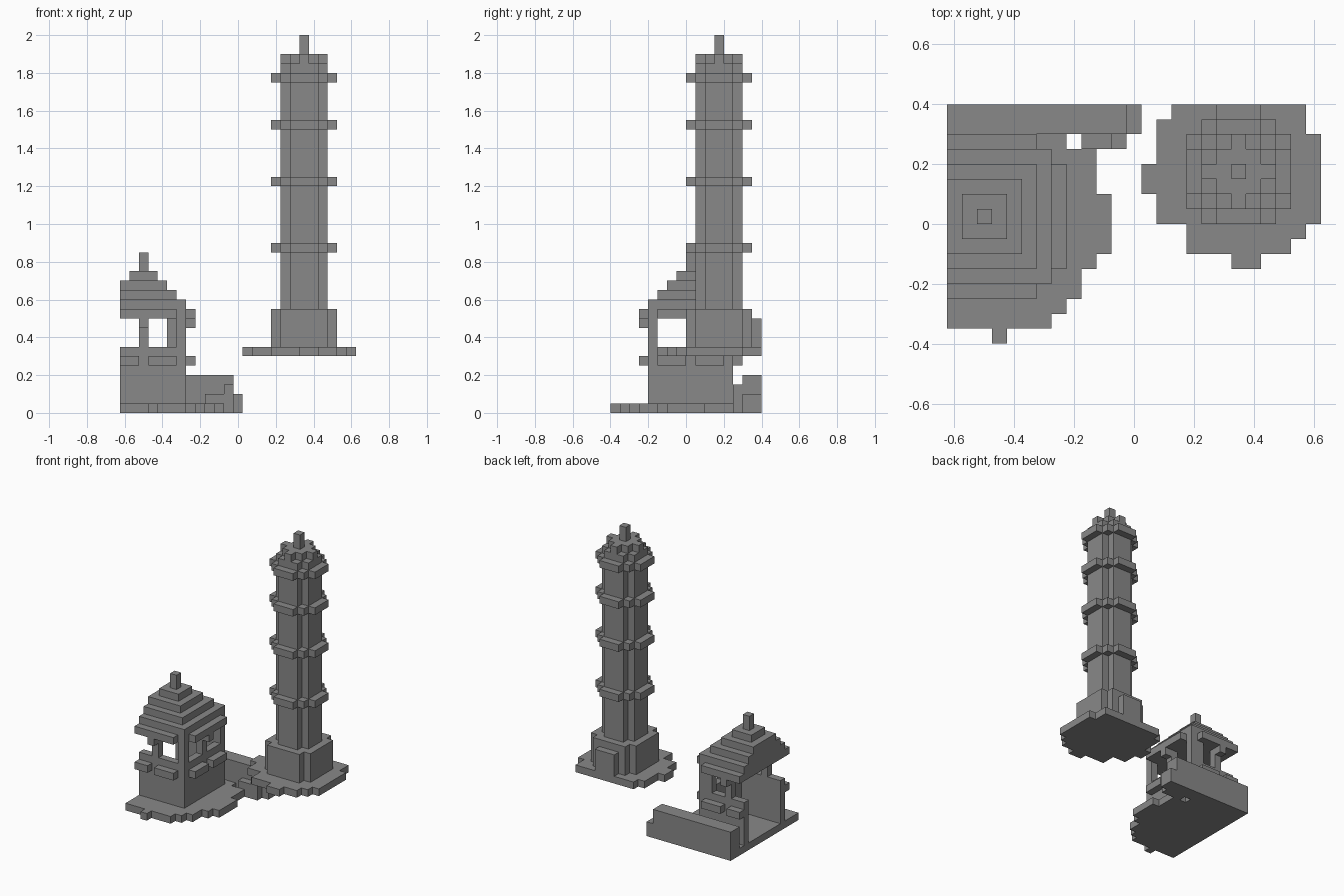
import bpy
import bmesh

if "Cube" in bpy.data.objects:
    bpy.data.objects.remove(bpy.data.objects["Cube"], do_unlink=True)

CELL = 0.05                 # every part sits on a block grid of this size
X0, Y0 = -0.625, -0.4       # grid corner

stone = bpy.data.materials.new("grey_stone")
stone.use_nodes = True
GREY = (0.25, 0.25, 0.25, 1)
stone.diffuse_color = GREY
stone.node_tree.nodes["Principled BSDF"].inputs["Base Color"].default_value = GREY


def prism(name, outline, z0, z1):
    """Extrude a plan outline, given in grid cells, from z0 to z1."""
    pts = []
    for p in outline:
        if p not in pts:
            pts.append(p)
    bm = bmesh.new()
    verts = [bm.verts.new((X0 + x * CELL, Y0 + y * CELL, z0 * CELL)) for x, y in pts]
    base = bm.faces.new(verts)
    top = bmesh.ops.extrude_face_region(bm, geom=[base])["geom"]
    moved = [g for g in top if isinstance(g, bmesh.types.BMVert)]
    bmesh.ops.translate(bm, verts=moved, vec=(0, 0, (z1 - z0) * CELL))
    bmesh.ops.recalc_face_normals(bm, faces=bm.faces)
    mesh = bpy.data.meshes.new(name)
    bm.to_mesh(mesh)
    bm.free()
    mesh.materials.append(stone)
    obj = bpy.data.objects.new(name, mesh)
    bpy.context.collection.objects.link(obj)
    return obj


def block(name, x0, x1, y0, y1, z0, z1):
    return prism(name, [(x0, y0), (x1, y0), (x1, y1), (x0, y1)], z0, z1)


def stepped(center, quadrant):
    """Mirror a quarter outline into all four quadrants, cut at the x edge."""
    cx, cy = center
    back = quadrant[::-1]
    pts = [(x, y) for x, y in quadrant] + [(-x, y) for x, y in back]
    pts += [(-x, -y) for x, y in quadrant] + [(x, -y) for x, y in back]
    return [(max(0, cx + x), cy + y) for x, y in pts]


# --- Pavilion -------------------------------------------------------------
HUT = (2.5, 8.5)

prism("pavilion_ground", [
    (0, 1), (3, 1), (3, 0), (4, 0), (4, 1), (7, 1), (7, 2), (8, 2), (8, 3), (9, 3),
    (9, 5), (10, 5), (10, 6), (11, 6), (11, 10), (10, 10), (10, 13), (8, 13),
    (8, 14), (0, 14)], 0, 1)

# Lower walls, open on the cut side
prism("pavilion_walls", [
    (0, 4), (7, 4), (7, 13), (0, 13), (0, 12), (6, 12), (6, 5), (0, 5)], 1, 7)

# Front and back share the same posts, sills and brackets
for side, wall_y, out_y in (("front", 4, 3), ("back", 12, 13)):
    block(side + "_corner_post", 6, 7, wall_y, wall_y + 1, 7, 10)
    block(side + "_middle_post", 2, 3, wall_y, wall_y + 1, 7, 10)
    block(side + "_bracket", 2, 3, out_y, out_y + 1, 9, 10)
    block(side + "_sill_outer", 0, 2, out_y, out_y + 1, 5, 6)
    block(side + "_sill_inner", 3, 6, out_y, out_y + 1, 5, 6)

# Side posts, sills and bracket
block("side_middle_post", 6, 7, 8, 9, 7, 10)
block("side_bracket", 7, 8, 8, 9, 9, 10)
for i, y in enumerate((5, 9)):
    block(f"side_sill_{i}", 7, 8, y, y + 3, 5, 6)
block("inner_post", 5, 6, 12, 13, 7, 10)

# Stepped roof
prism("roof_eave", stepped(HUT, [
    (5.5, 3.5), (4.5, 3.5), (4.5, 4.5), (3.5, 4.5), (3.5, 5.5)]), 10, 11)
for i in range(4):
    half = 4.5 - i
    prism(f"roof_step_{i}", stepped(HUT, [(half, half)]), 11 + i, 12 + i)
prism("roof_finial", stepped(HUT, [(0.5, 0.5)]), 15, 17)

# --- Boundary wall --------------------------------------------------------
block("boundary_wall", 0, 12, 14, 16, 0, 4)
block("boundary_wall_end", 12, 13, 14, 16, 0, 2)
block("wall_step_low", 9, 11, 13, 14, 0, 2)
block("wall_step_high", 11, 12, 13, 14, 0, 3)

# --- Tower ----------------------------------------------------------------
TOWER = (19.5, 11.5)

prism("tower_ground", [
    (15, 16), (15, 15), (14, 15), (14, 12), (13, 12), (13, 10), (14, 10), (14, 8),
    (16, 8), (16, 6), (19, 6), (19, 5), (21, 5), (21, 6), (23, 6), (23, 7), (24, 7),
    (24, 8), (25, 8), (25, 14), (24, 14), (24, 16)], 6, 7)
prism("tower_base", stepped(TOWER, [(3.5, 2.5), (2.5, 2.5), (2.5, 3.5)]), 7, 11)
block("tower_door", 18, 21, 15, 16, 7, 10)
prism("tower_shaft", stepped(TOWER, [(2.5, 1.5), (1.5, 1.5), (1.5, 2.5)]), 11, 37)
for i, z in enumerate((17, 24, 30, 35)):
    prism(f"tower_ring_{i}", stepped(TOWER, [
        (3.5, 1.5), (2.5, 1.5), (2.5, 2.5), (1.5, 2.5), (1.5, 3.5)]), z, z + 1)
prism("tower_cap", stepped(TOWER, [
    (2.5, 0.5), (1.5, 0.5), (1.5, 1.5), (0.5, 1.5), (0.5, 2.5)]), 37, 38)
prism("tower_finial", stepped(TOWER, [(0.5, 0.5)]), 38, 40)
